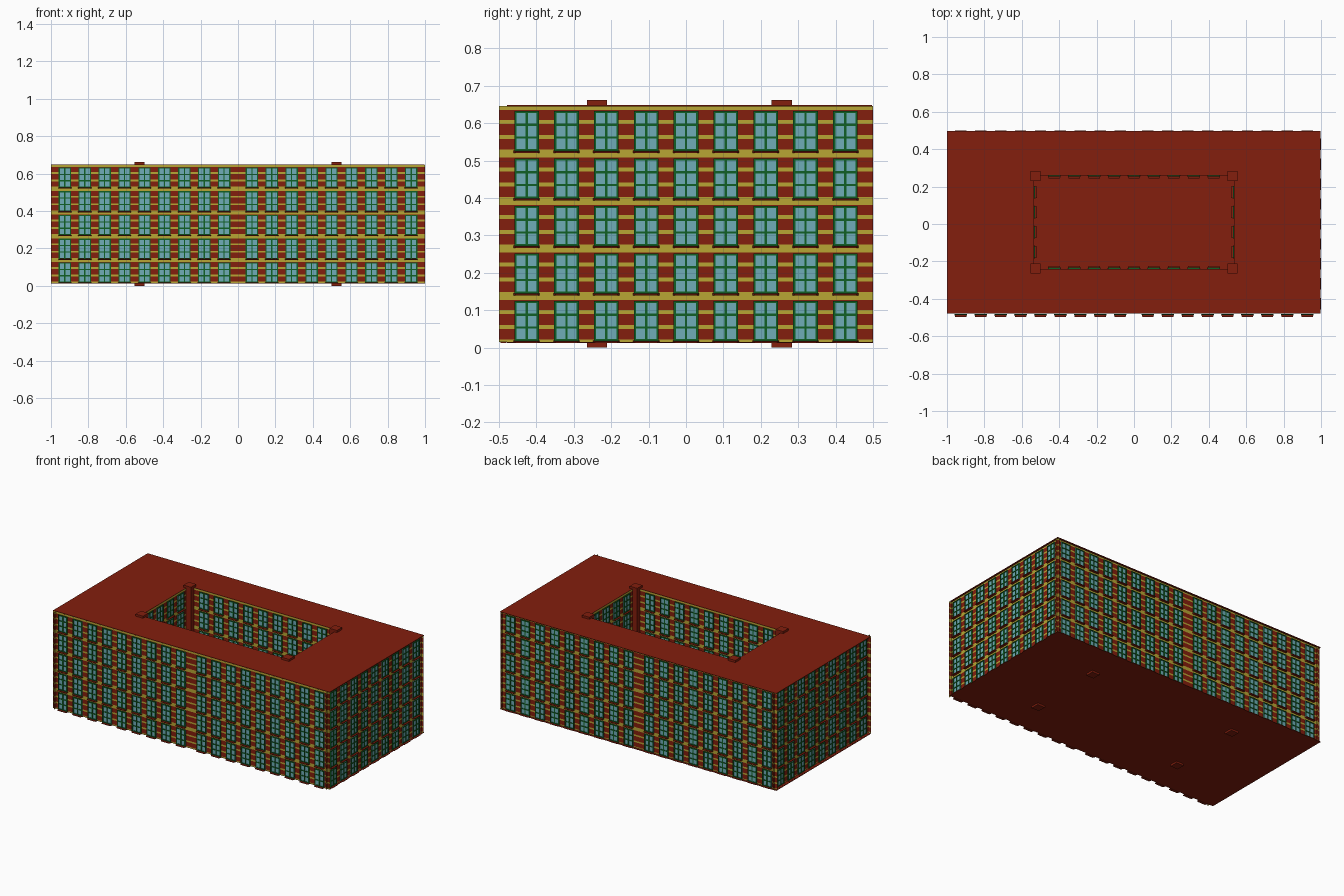
import bpy, bmesh
from math import radians
from mathutils import Matrix, Vector

old = bpy.data.objects.get("Cube")
if old:
    bpy.data.objects.remove(old)


def material(name, rgb):
    m = bpy.data.materials.new(name)
    m.use_nodes = True
    m.diffuse_color = (*rgb, 1)
    m.node_tree.nodes["Principled BSDF"].inputs["Base Color"].default_value = (*rgb, 1)
    return m


RED = material("brick red", (0.23, 0.013, 0.004))
YELLOW = material("ochre yellow", (0.48, 0.38, 0.033))
GREEN = material("frame green", (0.005, 0.117, 0.018))
BLUE = material("glass blue", (0.162, 0.423, 0.479))

BOTTOM, TOP = 0.015, 0.646
PITCH, FLOOR, FLOORS = 0.1065, 0.127, 5
WIN_W, WIN_H, SILL_Z = 0.066, 0.108, 0.017


def finish(name, bm, mats):
    mesh = bpy.data.meshes.new(name)
    bm.to_mesh(mesh)
    bm.free()
    for m in mats:
        mesh.materials.append(m)
    ob = bpy.data.objects.new(name, mesh)
    bpy.context.collection.objects.link(ob)
    return ob


def box(bm, lo, hi, mat=0):
    lo, hi = Vector(lo), Vector(hi)
    fit = Matrix.Translation((lo + hi) / 2) @ Matrix.Diagonal((*(hi - lo), 1))
    verts = bmesh.ops.create_cube(bm, size=1, matrix=fit)["verts"]
    for f in {f for v in verts for f in v.link_faces}:
        f.material_index = mat
    return verts


def window_mesh():
    """One window facing -y: glass, glazing bars and a sloping sill."""
    bm = bmesh.new()
    half, bar = WIN_W / 2, 0.006
    box(bm, (-half, -0.003, 0), (half, 0, WIN_H), 1)
    for i in range(3):
        x = -half + i * (WIN_W - bar) / 2
        box(bm, (x, -0.007, 0), (x + bar, 0, WIN_H))
    for i in range(4):
        z = i * (WIN_H - bar) / 3
        box(bm, (-half, -0.0065, z), (half, 0, z + bar))
    sill = box(bm, (-half - 0.002, -0.016, -0.005), (half + 0.002, 0, 0.002), 2)
    for v in sill:
        if v.co.y < -0.01:
            v.co.x *= 0.85
            if v.co.z > 0:
                v.co.z -= 0.003
    ob = finish("window_pattern", bm, (GREEN, BLUE, RED))
    mesh = ob.data
    bpy.data.objects.remove(ob)
    return mesh


WINDOW = window_mesh()


def wall(name, centre, angle, length, groups):
    """Striped wall plane facing local -y, with (first x, count) window groups."""
    place = Matrix.Translation((*centre, 0)) @ Matrix.Rotation(radians(angle), 4, "Z")
    # Stripe boundaries alternate yellow, red, yellow within each storey
    cuts = [BOTTOM]
    for f in range(FLOORS):
        cuts += [SILL_Z + f * FLOOR + d for d in (0.005, 0.033, 0.043, 0.073, 0.083, 0.11)]
    cuts.append(TOP)
    bm = bmesh.new()
    rows = [[bm.verts.new((s * length / 2, 0, z)) for s in (-1, 1)] for z in cuts]
    for i, (a, b) in enumerate(zip(rows, rows[1:])):
        bm.faces.new((a[0], a[1], b[1], b[0])).material_index = i % 2
    finish(name, bm, (YELLOW, RED)).matrix_world = place
    # Windows repeat along the wall and up the storeys
    for k, (start, count) in enumerate(groups):
        ob = bpy.data.objects.new(f"{name}_windows_{k + 1}", WINDOW)
        bpy.context.collection.objects.link(ob)
        ob.matrix_world = place @ Matrix.Translation((start, 0, SILL_Z))
        for n, step in ((count, (PITCH, 0, 0)), (FLOORS, (0, 0, FLOOR))):
            arr = ob.modifiers.new("repeat", "ARRAY")
            arr.count = n
            arr.use_relative_offset = False
            arr.use_constant_offset = True
            arr.constant_offset_displace = step


# Outer walls
nine = -4 * PITCH
long_groups = [(nine - 0.5, 9), (nine + 0.5, 9)]
wall("front_wall", (0, -0.48), 0, 2, long_groups)
wall("back_wall", (0, 0.484), 180, 2, long_groups)
wall("left_wall", (0.984, 0), 90, 1, [(nine, 9)])
wall("right_wall", (-0.978, 0), -90, 1, [(nine, 9)])

# Courtyard walls, facing inward
X, Y0, Y1 = 0.535, -0.24, 0.26
MID = (Y0 + Y1) / 2
wall("court_back_wall", (0, Y1), 0, 2 * X, [(nine, 9)])
wall("court_front_wall", (0, Y0), 180, 2 * X, [(nine, 9)])
wall("court_right_wall", (-X, MID), 90, Y1 - Y0, [(-1.5 * PITCH, 4)])
wall("court_left_wall", (X, MID), -90, Y1 - Y0, [(-1.5 * PITCH, 4)])

# Roof slab with the courtyard opening
xs, ys = (-1, -X, X, 0.996), (-0.478, Y0, Y1, 0.497)
bm = bmesh.new()
grid = [[bm.verts.new((x, y, TOP + 0.002)) for x in xs] for y in ys]
for j in range(3):
    for i in range(3):
        if (i, j) != (1, 1):
            bm.faces.new((grid[j][i], grid[j][i + 1], grid[j + 1][i + 1], grid[j + 1][i]))
roof = finish("roof", bm, [RED])
solid = roof.modifiers.new("thickness", "SOLIDIFY")
solid.thickness = 0.003

# Ground slab, also the courtyard floor
bm = bmesh.new()
box(bm, (xs[0], ys[0], BOTTOM - 0.003), (xs[3], ys[3], BOTTOM))
finish("ground_slab", bm, [RED])

# Courtyard corner pillars
bm = bmesh.new()
r = 0.027
for x in (-0.527, 0.527):
    for y in (-0.238, 0.256):
        box(bm, (x - r, y - r, 0), (x + r, y + r, 0.662))
finish("corner_pillars", bm, [RED])
